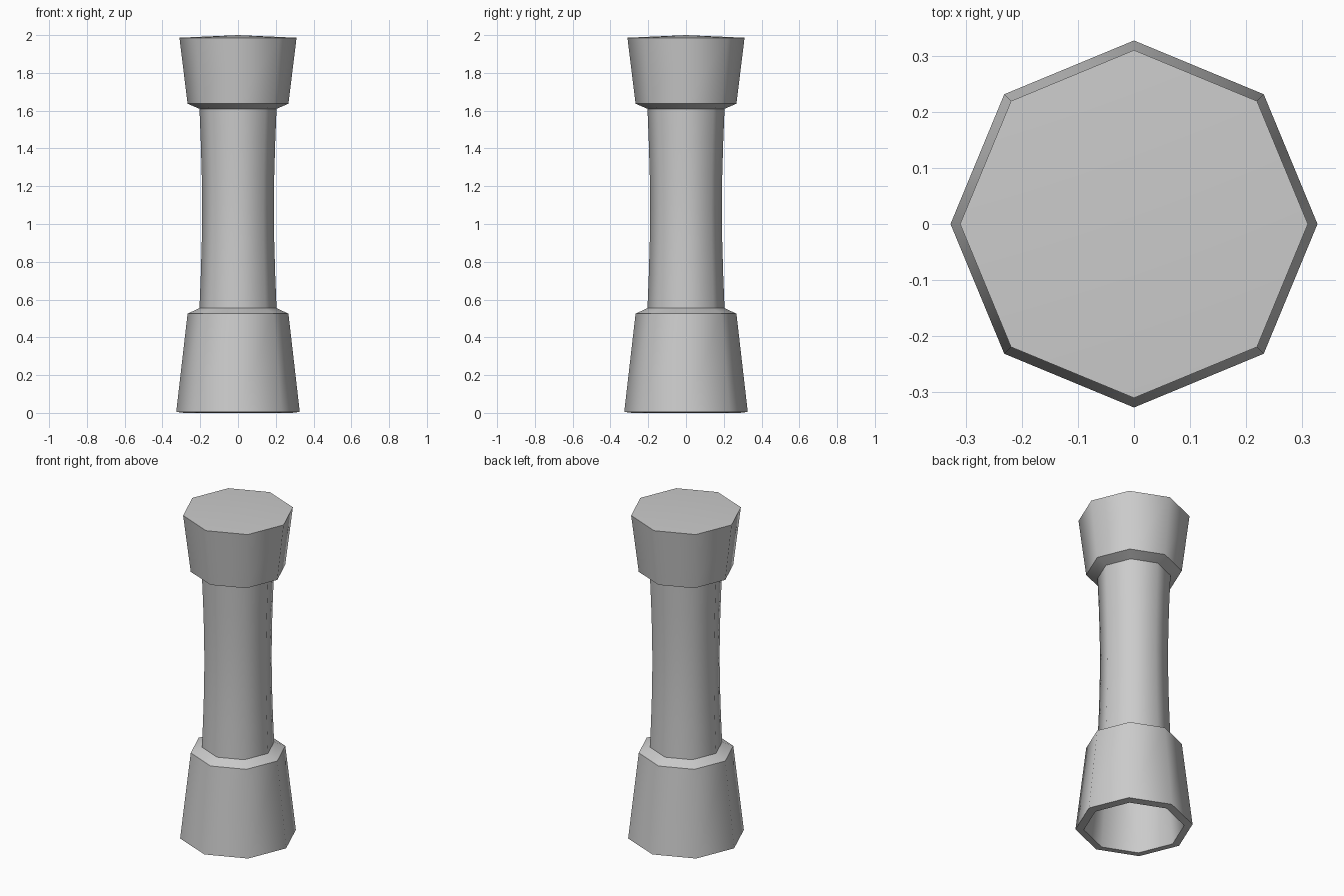
import bpy, bmesh
from math import cos, sin, pi, radians

if "Cube" in bpy.data.objects:
    bpy.data.objects.remove(bpy.data.objects["Cube"])

SIDES = 8
# (radius, height) outline from the open foot to the cap rim
profile = [(0.327, 0.005), (0.267, 0.525), (0.204, 0.555)]
# gently waisted stem
for i in range(1, 6):
    t = i / 6
    profile.append((0.204 - 0.014 * sin(pi * t), 0.555 + 1.055 * t))
profile += [(0.204, 1.61), (0.267, 1.637), (0.31, 1.986)]

# outer shell: stacked octagonal rings
bm = bmesh.new()
rings = [[bm.verts.new((r * cos(2 * pi * k / SIDES), r * sin(2 * pi * k / SIDES), z))
          for k in range(SIDES)] for r, z in profile]
for a, b in zip(rings, rings[1:]):
    for k in range(SIDES):
        n = (k + 1) % SIDES
        bm.faces.new((a[k], a[n], b[n], b[k]))

# slightly crowned cap
apex = bm.verts.new((0, 0, 2.0))
for k in range(SIDES):
    bm.faces.new((rings[-1][k], rings[-1][(k + 1) % SIDES], apex))
bmesh.ops.recalc_face_normals(bm, faces=bm.faces)

mesh = bpy.data.meshes.new("pillar")
bm.to_mesh(mesh)
bm.free()
pillar = bpy.data.objects.new("pillar", mesh)
bpy.context.collection.objects.link(pillar)

# wall thickness, leaving the foot open underneath
shell = pillar.modifiers.new("wall", 'SOLIDIFY')
shell.thickness = 0.047
shell.offset = -1

# smooth around the sides, crisp at the collars and rims
bpy.context.view_layer.objects.active = pillar
pillar.select_set(True)
bpy.ops.object.modifier_apply(modifier="wall")
bpy.ops.object.shade_smooth_by_angle(angle=radians(46))
